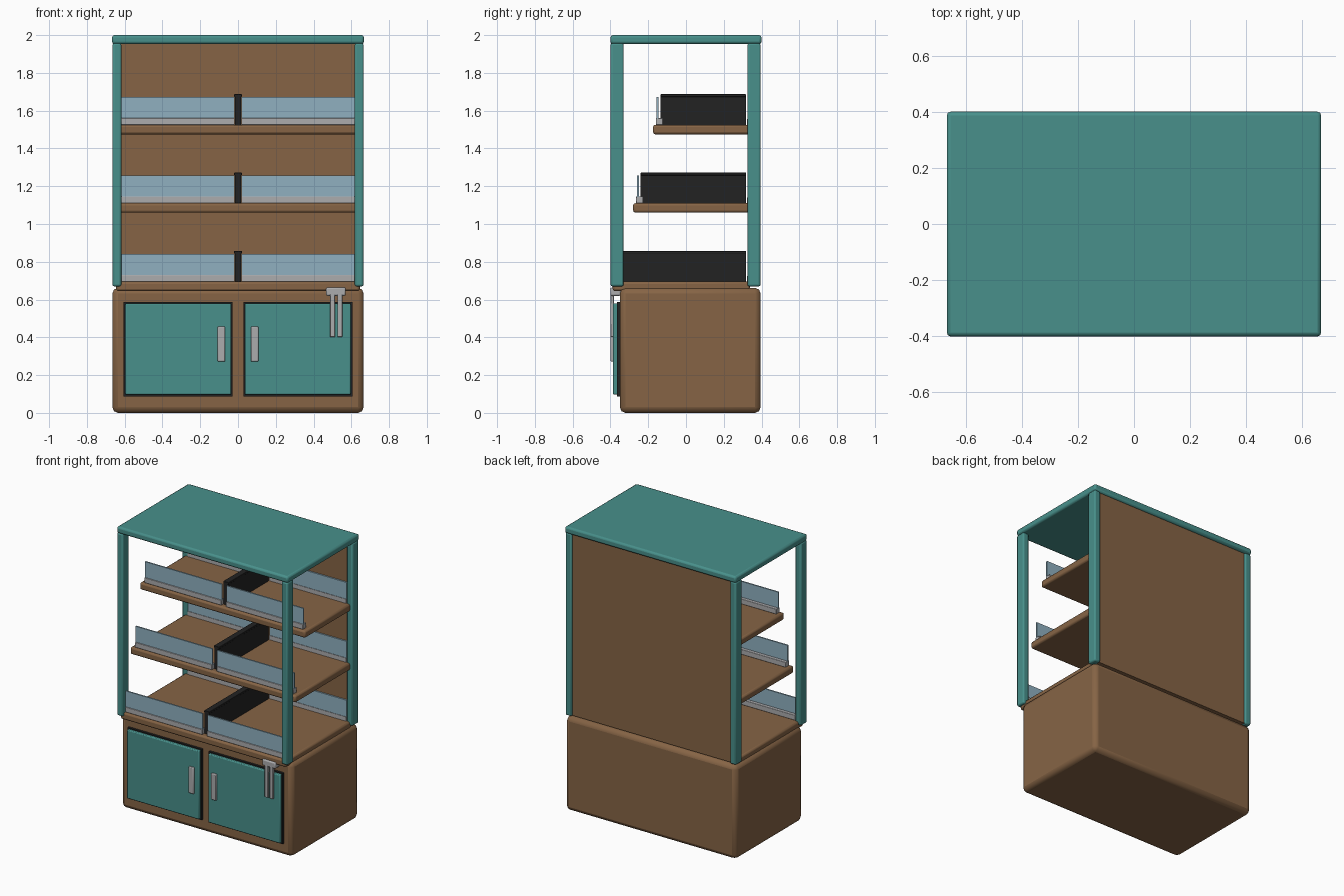
import bpy
import bmesh
import math

cube = bpy.data.objects.get("Cube")
if cube:
    bpy.data.objects.remove(cube, do_unlink=True)


def material(name, rgb):
    """Flat material from display values 0-255, stored as linear."""
    linear = [((c / 255 + 0.055) / 1.055) ** 2.4 for c in rgb]
    mat = bpy.data.materials.new(name)
    mat.use_nodes = True
    mat.diffuse_color = (*linear, 1)
    bsdf = mat.node_tree.nodes["Principled BSDF"]
    bsdf.inputs["Base Color"].default_value = (*linear, 1)
    bsdf.inputs["Roughness"].default_value = 0.7
    return mat


WOOD = material("brown wood", (134, 100, 69))
TEAL = material("teal paint", (72, 144, 139))
GLASS = material("pale blue glass", (144, 176, 192))
METAL = material("light grey metal", (172, 172, 174))
BLACK = material("black plastic", (34, 34, 34))


def box(name, mat, xs, ys, zs, bevel=0.0, segments=2):
    """Box from (min, max) ranges with optional rounded edges."""
    ranges = (xs, ys, zs)
    bm = bmesh.new()
    bmesh.ops.create_cube(bm, size=1)
    for v in bm.verts:
        v.co = [r[0] + (c + 0.5) * (r[1] - r[0]) for c, r in zip(v.co, ranges)]
    mesh = bpy.data.meshes.new(name)
    bm.to_mesh(mesh)
    bm.free()
    mesh.materials.append(mat)
    obj = bpy.data.objects.new(name, mesh)
    bpy.context.collection.objects.link(obj)
    if bevel:
        mod = obj.modifiers.new("rounded edges", "BEVEL")
        mod.width = bevel
        mod.segments = segments
        bpy.ops.object.select_all(action="DESELECT")
        obj.select_set(True)
        bpy.context.view_layer.objects.active = obj
        bpy.ops.object.shade_smooth_by_angle(angle=math.radians(50))
    return obj


def pair(name, mat, xs, ys, zs, bevel=0.0):
    """The same box on both sides of the centre plane."""
    box("left_" + name, mat, xs, ys, zs, bevel)
    box("right_" + name, mat, (-xs[1], -xs[0]), ys, zs, bevel)


# Cabinet, back panel, posts and roof
box("cabinet", WOOD, (-0.665, 0.665), (-0.35, 0.395), (0, 0.662), 0.03)
box("back_panel", WOOD, (-0.625, 0.625), (0.34, 0.383), (0.675, 1.96))
pair("front_post", TEAL, (0.618, 0.665), (-0.4, -0.33), (0.67, 1.957), 0.01)
pair("back_post", TEAL, (0.618, 0.665), (0.325, 0.395), (0.67, 1.957), 0.01)
box("roof", TEAL, (-0.667, 0.667), (-0.4, 0.4), (1.953, 2.0), 0.013)

# Shelves, each with a divider, rails and glass guards
levels = {"lower": (0.695, -0.388), "middle": (1.11, -0.28), "upper": (1.525, -0.175)}
for level, (z, y) in levels.items():
    box(level + "_shelf", WOOD, (-0.645, 0.645), (y, 0.34), (z - 0.05, z), 0.012)
    box(level + "_divider", BLACK, (-0.017, 0.017), (y + 0.04, 0.318), (z, z + 0.16))
    box(level + "_divider_cap", BLACK, (-0.021, 0.021), (y + 0.04, 0.318),
        (z + 0.148, z + 0.162), 0.003)
    half = (0.018, 0.618)
    pair(level + "_front_rail", METAL, half, (y + 0.015, y + 0.053), (z, z + 0.036), 0.003)
    pair(level + "_front_glass", GLASS, half, (y + 0.02, y + 0.03), (z + 0.03, z + 0.147))
    pair(level + "_back_rail", METAL, half, (0.322, 0.34), (z, z + 0.03))
    pair(level + "_back_glass", GLASS, half, (0.325, 0.335), (z + 0.025, z + 0.147))

# Cabinet doors with dark surrounds and handles
pair("door_surround", BLACK, (0.028, 0.605), (-0.366, -0.34), (0.088, 0.587))
pair("door", TEAL, (0.036, 0.597), (-0.386, -0.36), (0.097, 0.58), 0.006)
pair("door_handle", METAL, (0.068, 0.108), (-0.4, -0.38), (0.272, 0.457), 0.005)

# Hook bar with hanging tongs
box("hook_bar", METAL, (0.466, 0.57), (-0.4, -0.345), (0.62, 0.664), 0.008)
for side, x in (("inner", 0.487), ("outer", 0.526)):
    box(side + "_tong", METAL, (x, x + 0.026), (-0.4, -0.382), (0.402, 0.63), 0.003)
